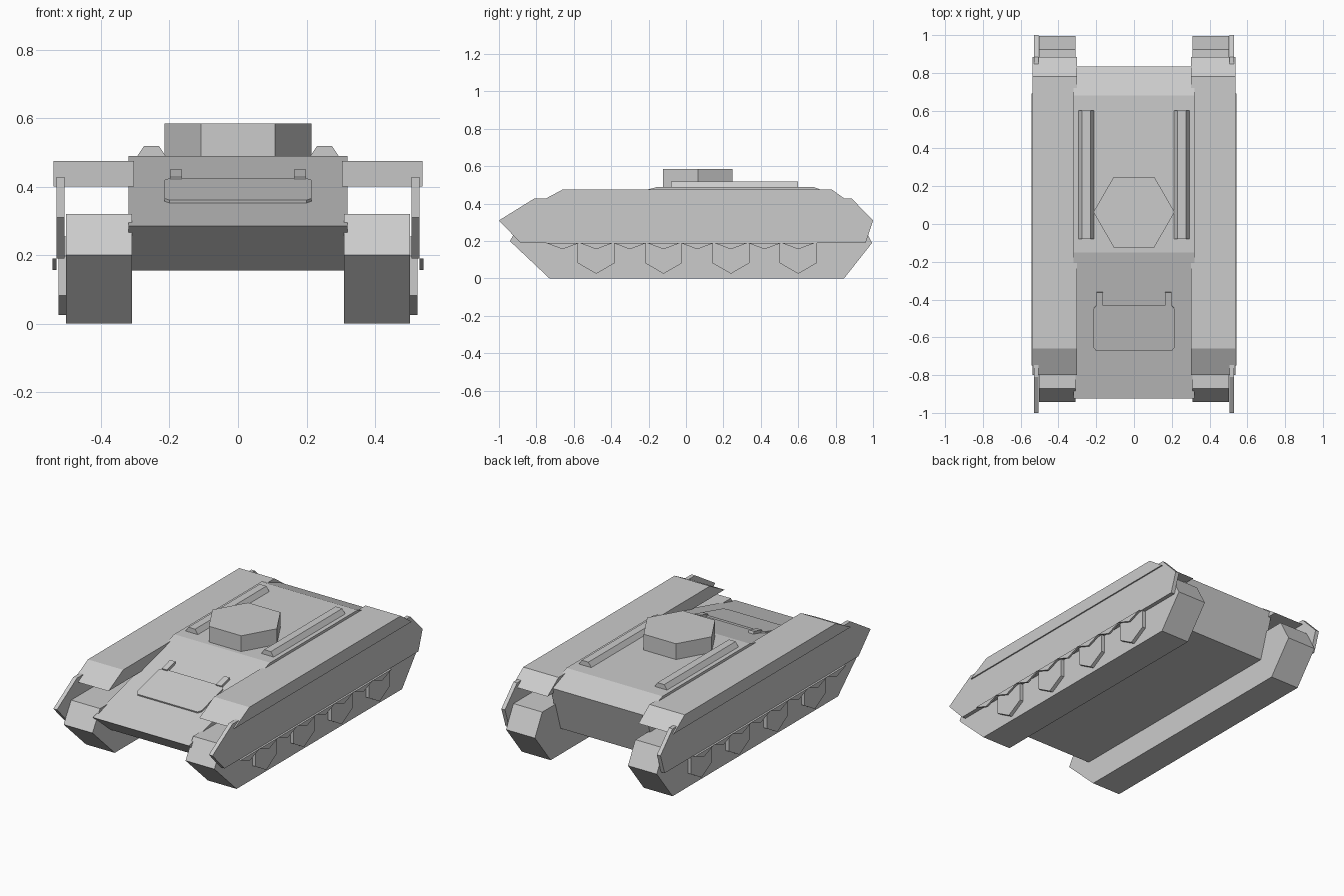
import bpy, bmesh, math
from mathutils import Matrix

if "Cube" in bpy.data.objects:
    bpy.data.objects.remove(bpy.data.objects["Cube"])


def finish(name, bm):
    bmesh.ops.recalc_face_normals(bm, faces=bm.faces)
    mesh = bpy.data.meshes.new(name)
    bm.to_mesh(mesh)
    bm.free()
    ob = bpy.data.objects.new(name, mesh)
    bpy.context.collection.objects.link(ob)
    return ob


def mirror_x(ob):
    ob.modifiers.new("mirror", "MIRROR").use_axis[0] = True
    return ob


def extrude(name, points, offset):
    """Prism: a closed loop of 3D points swept along an offset."""
    bm = bmesh.new()
    face = bm.faces.new([bm.verts.new(p) for p in points])
    new = bmesh.ops.extrude_face_region(bm, geom=[face], use_keep_orig=True)["geom"]
    bmesh.ops.translate(bm, vec=offset, verts=[v for v in new if isinstance(v, bmesh.types.BMVert)])
    return finish(name, bm)


def side_profile(name, yz, x0, x1):
    return extrude(name, [(x0, y, z) for y, z in yz], (x1 - x0, 0, 0))


def box(name, x0, x1, y0, y1, z0, z1):
    return side_profile(name, [(y0, z0), (y1, z0), (y1, z1), (y0, z1)], x0, x1)


# Hull with long sloping front plate and short rear slope
side_profile("hull", [(-0.77, 0.155), (-0.925, 0.285), (-0.15, 0.49), (0.68, 0.49),
                      (0.835, 0.43), (0.75, 0.155)], -0.32, 0.32)

# Tracks
mirror_x(side_profile("track", [(-0.73, 0), (-0.942, 0.2), (-0.87, 0.32), (0.925, 0.32),
                                (0.995, 0.19), (0.845, 0)], 0.31, 0.502))

# Fenders over the tracks
mirror_x(side_profile("fender", [(-0.80, 0.40), (-0.66, 0.475), (0.78, 0.475), (0.885, 0.40)],
                      0.303, 0.538))

# Side skirts
mirror_x(side_profile("side_skirt", [(-0.885, 0.19), (-1.0, 0.31), (-0.81, 0.428), (0.885, 0.428),
                                     (1.0, 0.31), (0.96, 0.19)], 0.506, 0.53))

# Zigzag lower trim of the skirts
for i in range(8):
    y = -0.66 + 0.18 * i
    mirror_x(side_profile("skirt_trim", [(y - 0.09, 0.19), (y, 0.156), (y + 0.09, 0.19)],
                          0.53, 0.542))

# Hexagonal road wheels
for i in range(4):
    y = -0.48 + 0.36 * i
    ring = [(y + 0.115 * math.sin(k * math.pi / 3), 0.14 + 0.115 * math.cos(k * math.pi / 3))
            for k in range(6)]
    mirror_x(side_profile("road_wheel", ring, 0.495, 0.524))

# Hexagonal turret
extrude("turret", [(0.215 * math.cos(k * math.pi / 3), 0.063 + 0.215 * math.sin(k * math.pi / 3), 0.485)
                   for k in range(6)], (0, 0, 0.1))

# Bevelled roof rails
mirror_x(extrude("roof_rail", [(x, -0.08, z) for x, z in
                               [(0.21, 0.488), (0.295, 0.488), (0.275, 0.518), (0.23, 0.518)]],
                 (0, 0.68, 0)))

# Folded panel and its arms, laid on the front plate
slope = Matrix.Translation((0, -0.55, 0.384)) @ Matrix.Rotation(math.atan2(0.205, 0.775), 4, "X")
panel = extrude("front_panel", [(-0.215, -0.105, 0), (-0.2, -0.124, 0), (0.2, -0.124, 0),
                                (0.215, -0.105, 0), (0.215, 0.105, 0), (0.2, 0.124, 0),
                                (-0.2, 0.124, 0), (-0.215, 0.105, 0)], (0, 0, 0.009))
panel.matrix_world = slope
arm = mirror_x(box("panel_arm", 0.163, 0.198, 0.115, 0.197, -0.005, 0.016))
arm.matrix_world = slope
